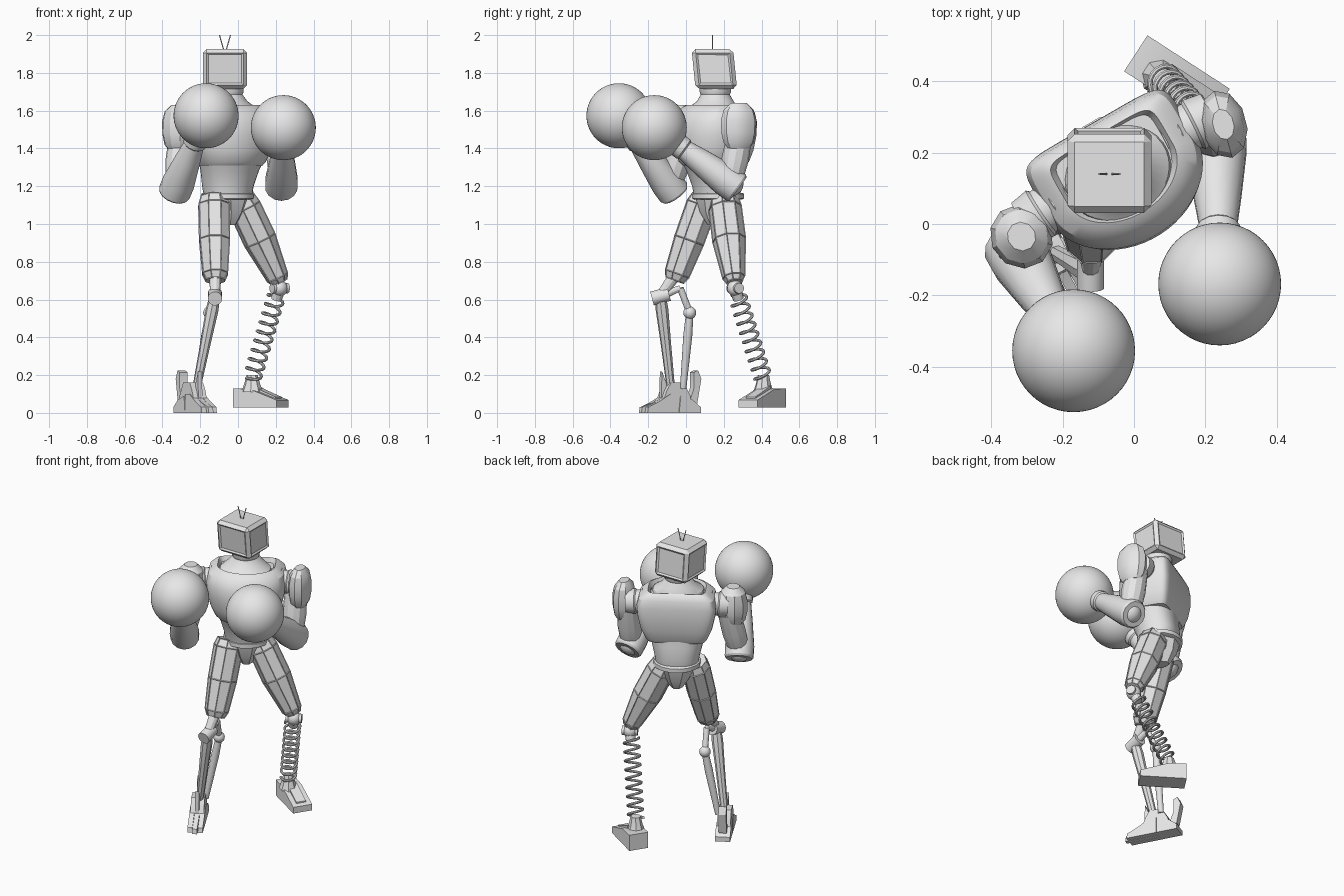
import bpy, bmesh
from math import sin, cos, pi, radians, copysign
from mathutils import Matrix, Vector

old = bpy.data.objects.get("Cube")
if old:
    bpy.data.objects.remove(old)

grey = bpy.data.materials.new("plain_grey")
grey.use_nodes = True
grey.diffuse_color = (0.8, 0.8, 0.8, 1)
grey.node_tree.nodes["Principled BSDF"].inputs["Base Color"].default_value = (0.8, 0.8, 0.8, 1)
parts = []


def place(x, y, z=0, yaw=0):
    return Matrix.Translation((x, y, z)) @ Matrix.Rotation(radians(yaw), 4, 'Z')


def finish(name, bm, frame=Matrix()):
    bmesh.ops.recalc_face_normals(bm, faces=bm.faces)
    bm.transform(frame)
    mesh = bpy.data.meshes.new(name)
    bm.to_mesh(mesh)
    bm.free()
    mesh.materials.append(grey)
    ob = bpy.data.objects.new(name, mesh)
    bpy.context.collection.objects.link(ob)
    parts.append(ob)


def skin(rings):
    """Join rings of points into a capped tube; returns mesh and side faces."""
    bm = bmesh.new()
    loops = [[bm.verts.new(p) for p in ring] for ring in rings]
    sides = []
    for a, b in zip(loops, loops[1:]):
        for i in range(len(a)):
            j = (i + 1) % len(a)
            sides.append(bm.faces.new((a[i], a[j], b[j], b[i])))
    bm.faces.new(loops[0][::-1])
    bm.faces.new(loops[-1])
    return bm, sides


def loft(name, frame, rings, n=32, back=2, panel=0):
    """Stack of rounded sections (z, half width, half depth, y shift)."""
    shapes = []
    for z, rx, ry, cy in rings:
        ring = []
        for k in range(n):
            a = 2 * pi * (k + 0.5) / n
            e = 2 / (back if sin(a) > 0 else 2)
            ring.append((rx * copysign(abs(cos(a)) ** e, cos(a)),
                         cy + ry * copysign(abs(sin(a)) ** e, sin(a)), z))
        shapes.append(ring)
    bm, sides = skin(shapes)
    if panel:
        bmesh.ops.recalc_face_normals(bm, faces=bm.faces)
        bmesh.ops.inset_individual(bm, faces=sides, thickness=panel, depth=-panel * 0.7)
    finish(name, bm, frame)


def along(a, b):
    a, b = Vector(a), Vector(b)
    d = b - a
    return Matrix.Translation(a) @ d.to_track_quat('Z', 'Y').to_matrix().to_4x4(), d.length


def strut(name, a, b, profile, n=16, panel=0):
    """Round part from a to b; profile holds (fraction, radius)."""
    frame, length = along(a, b)
    loft(name, frame, [(t * length, r, r, 0) for t, r in profile], n, panel=panel)


def rod(name, a, b, r, r2=None, n=12):
    strut(name, a, b, [(0, r), (1, r2 or r)], n)


def ball(name, c, r, n=16, m=10):
    bm = bmesh.new()
    bmesh.ops.create_uvsphere(bm, u_segments=n, v_segments=m, radius=r)
    finish(name, bm, place(*c))


def prism(name, frame, outline, half):
    """Side outline (y, z) widened along x."""
    bm, _ = skin([[(s * half, y, z) for y, z in outline] for s in (-1, 1)])
    finish(name, bm, frame)


def coil(name, a, b, radius, wire, turns, steps=18):
    frame, length = along(a, b)
    rings = []
    for i in range(turns * steps + 1):
        a = 2 * pi * i / steps
        z = length * i / (turns * steps)
        rings.append([((radius + wire * cos(t)) * cos(a), (radius + wire * cos(t)) * sin(a), z + wire * sin(t))
                      for t in (2 * pi * k / 8 for k in range(8))])
    finish(name, skin(rings)[0], frame)


# Head: bevelled box with recessed panels
bm = bmesh.new()
bmesh.ops.create_cube(bm, size=1)
bm.transform(Matrix.Diagonal((0.235, 0.22, 0.21, 1)))
for v in bm.verts:
    v.co.y -= 0.1 * v.co.z
bmesh.ops.bevel(bm, geom=bm.edges[:], offset=0.02, segments=1, affect='EDGES')
big = [f for f in bm.faces if f.calc_area() > 0.02 and abs(f.normal.z) < 0.8]
bmesh.ops.inset_individual(bm, faces=big, thickness=0.014, depth=-0.007)
finish("head", bm, place(-0.069, 0.15, 1.821))
for side in (-1, 1):
    rod("antenna", (-0.069 + side * 0.005, 0.14, 1.915), (-0.069 + side * 0.029, 0.14, 2.0), 0.003, n=6)

# Torso
torso = place(-0.05, 0.16, 0, 30)
loft("neck", place(-0.053, 0.155, 0, 30), [(1.56, .165, .14, -.02), (1.615, .15, .125, -.015), (1.65, .105, .095, 0),
     (1.685, .077, .077, 0), (1.70, .083, .083, 0), (1.74, .083, .083, 0)])
loft("chest", torso, [(1.31, .17, .14, -.035), (1.33, .185, .155, -.04), (1.39, .211, .173, -.043),
     (1.47, .229, .183, -.043), (1.54, .235, .18, -.041), (1.59, .222, .165, -.033),
     (1.62, .19, .142, -.025), (1.63, .17, .125, -.022), (1.60, .155, .115, -.02)], 56, back=8)
loft("abdomen", torso, [(1.14, .125, .115, 0), (1.20, .135, .125, 0), (1.28, .155, .135, -.02),
     (1.33, .172, .145, -.035)], back=2.5)

# Pelvis
hips = place(-0.055, 0.17, 0, 30)
loft("belt", hips, [(1.13, .13, .125, 0), (1.135, .14, .135, 0), (1.16, .14, .135, 0), (1.165, .13, .125, 0)], 16)
loft("pelvis", hips, [(0.995, .04, .06, 0), (1.06, .08, .1, 0), (1.14, .12, .12, 0)], 8)

# Thighs, with recessed armour panels
right_knee, left_knee = (-.122, -.135, .62), (.22, .26, .66)
strut("right_thigh", (-.128, .10, 1.145), (-.12, -.06, .70),
      [(0, .075), (.1, .09), (.52, .088), (.92, .073), (1, .055)], 8, .005)
strut("left_thigh", (.01, .20, 1.14), (.222, .257, .69),
      [(0, .078), (.12, .09), (.5, .091), (.94, .062), (1, .045)], 8, .005)

# Right lower leg: twin links
rod("right_knee_stub", (-.12, -.05, .74), right_knee, .034, .026)
rod("right_knee_joint", (-.122, -.18, .605), (-.122, -.09, .63), .038, n=20)
rod("right_knee_bar", right_knee, (-.128, -.03, .66), .026, .016)
rod("right_rear_link", (-.128, -.03, .66), (-.15, .02, .53), .018)
ball("right_rear_joint", (-.15, .02, .53), .034)
strut("right_rear_shin", (-.15, .02, .53), (-.22, -.015, .13), [(0, .02), (.3, .024), (1, .017)])
strut("right_front_shin", right_knee, (-.22, -.08, .13), [(0, .028), (.15, .034), (.5, .028), (1, .022)], 8)

# Right foot: ankle block, three toes, heel and spur
foot = place(-.232, -.075, 0, 28)
prism("right_ankle", foot, [(-.09, .02), (-.05, .12), (-.025, .16), (.05, .16), (.09, .09), (.1, .02)], .04)
for k in (-1, 0, 1):
    tip = -.17 - .02 * (k == 0)
    prism("right_toe", foot @ place(k * .031, 0),
          [(tip, .0), (tip + .005, .03), (-.1, .06), (-.03, .10), (.02, .10), (.02, .0)], .0145)
prism("right_heel", foot, [(.02, 0), (.03, .09), (.1, .07), (.15, .03), (.15, 0)], .045)
prism("right_spur", foot, [(.09, .05), (.12, .13), (.12, .215), (.145, .225), (.165, .18), (.14, .05)], .023)
prism("right_front_fin", foot, [(-.07, .08), (-.065, .22), (-.04, .16), (-.03, .08)], .012)

# Left lower leg: coil spring
ball("left_knee_joint", left_knee, .043)
rod("left_knee_axle", (.18, .238, .66), (.262, .282, .66), .028, n=16)
rod("left_spring_cap", left_knee, (.203, .278, .60), .034, .028)
coil("left_spring", (.203, .272, .62), (.075, .408, .185), .045, .008, 9)

# Left foot
foot = place(.005, .478, 0, 57)
prism("left_foot", foot, [(0, .028), (0, .13), (-.11, .125), (-.275, .068), (-.275, .028)], .06)
prism("left_foot_ridge", foot, [(-.10, .10), (-.10, .145), (-.17, .115), (-.25, .085), (-.25, .06)], .03)
loft("left_ankle", place(.075, .41, 0, 57), [(.11, .055, .06, 0), (.15, .04, .045, 0), (.2, .03, .03, 0)], 8)

# Arms: both sides share one build
arms = {
    "left": (1, (.25, .279, 1.52), (.066, .097, .12), 15, (.23, .235, 1.215), (.24, -.168, 1.51)),
    "right": (-1, (-.315, -.035, 1.51), (.087, .092, .12), 40, (-.325, -.085, 1.195), (-.169, -.355, 1.573)),
}
shell = [(-1, .6), (-.75, .85), (-.3, .98), (.25, 1), (.7, .85), (1, .45)]
for side, (s, pad, (px, py, pz), yaw, elbow, glove) in arms.items():
    strut(side + "_shoulder_joint", torso @ Vector((s * .15, 0, 1.53)), torso @ Vector((s * .30, -.01, 1.52)),
          [(0, .08), (.35, .08), (.4, .068), (.6, .068), (.65, .076), (1, .07)], 24)
    loft(side + "_shoulder_pad", place(*pad, yaw), [(t * pz, px * r, py * r, 0) for t, r in shell], 10)
    e, g = Vector(elbow), Vector(glove)
    top = Vector(pad).lerp(torso @ Vector((s * .27, 0, 1.50)), 0.5) - Vector((0, 0, .03))
    strut(side + "_upper_arm", top, e, [(0, .065), (.5, .072), (.75, .066), (1, .056)], 12)
    ball(side + "_elbow", e, .07)
    aim = (g - e).normalized()
    strut(side + "_forearm", e - aim * .05, g - aim * .14,
          [(0, .078), (.03, .086), (.2, .087), (.6, .068), (.85, .054), (.87, .062), (1, .062)], 14)
    ball(side + "_glove", glove, .172, 48, 32)

# Smooth the round parts and keep the hard edges
bpy.ops.object.select_all(action='DESELECT')
for ob in parts:
    ob.select_set(True)
bpy.context.view_layer.objects.active = parts[0]
bpy.ops.object.shade_smooth_by_angle(angle=radians(28))
